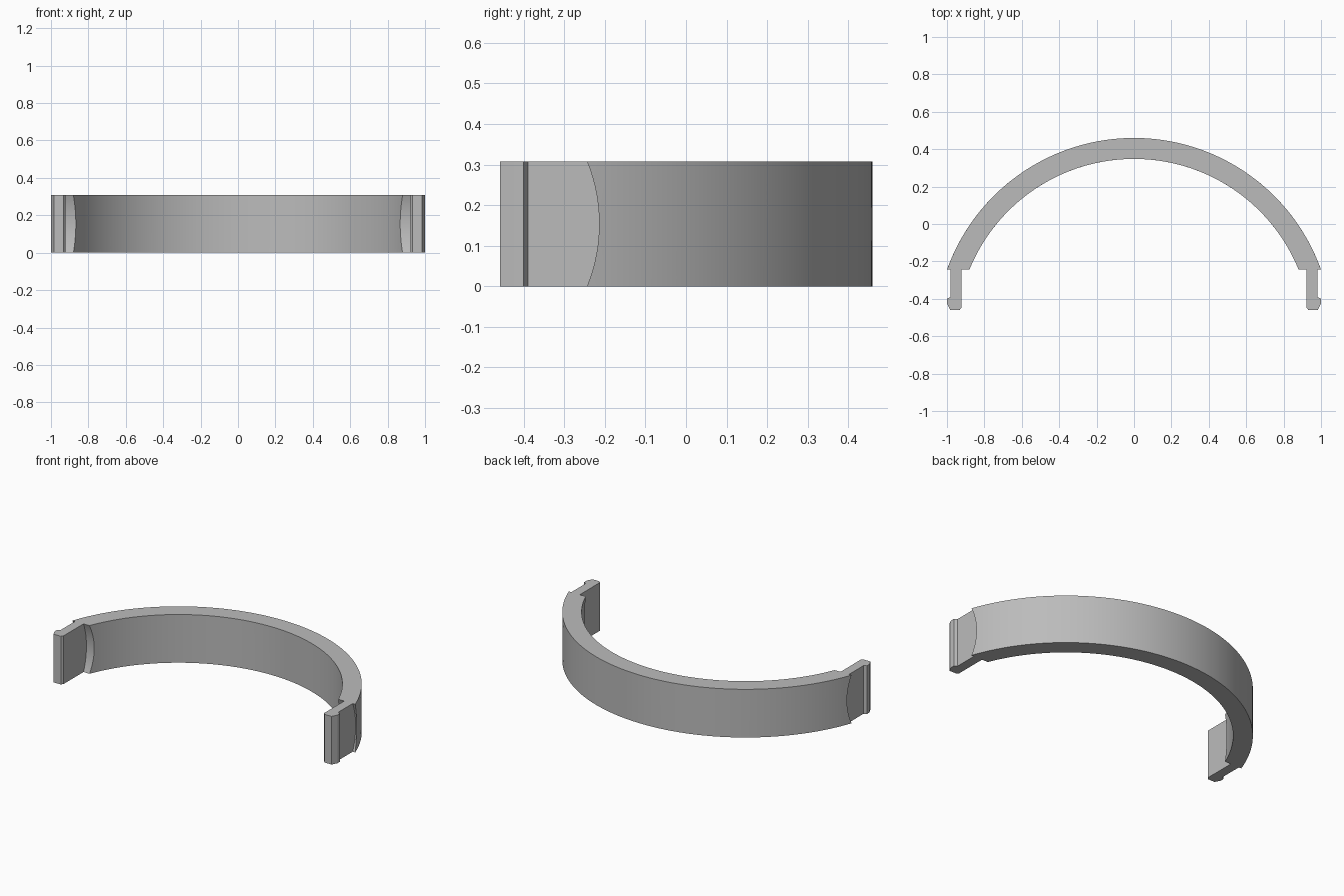
import bpy, bmesh, math

cube = bpy.data.objects.get("Cube")
if cube:
    bpy.data.objects.remove(cube, do_unlink=True)

HEIGHT = 0.308
CENTER_Y = -0.602
R_OUT, R_IN = 1.062, 0.95
SEGMENTS, ROWS = 96, 16

grey = bpy.data.materials.new("plain grey")
grey.use_nodes = True
color = (0.5, 0.5, 0.5, 1)
grey.diffuse_color = color
grey.node_tree.nodes["Principled BSDF"].inputs["Base Color"].default_value = color


def finish(name, bm):
    bmesh.ops.recalc_face_normals(bm, faces=bm.faces)
    mesh = bpy.data.meshes.new(name)
    bm.to_mesh(mesh)
    bm.free()
    mesh.materials.append(grey)
    obj = bpy.data.objects.new(name, mesh)
    bpy.context.collection.objects.link(obj)
    bpy.ops.object.select_all(action='DESELECT')
    obj.select_set(True)
    bpy.context.view_layer.objects.active = obj
    bpy.ops.object.shade_smooth_by_angle(angle=math.radians(20))


def end_y(z):
    # The ends of the band are hollowed by a shallow cylinder
    radius, half = 0.41, HEIGHT / 2
    drop = math.sqrt(radius**2 - (z - half)**2) - math.sqrt(radius**2 - half**2)
    return -0.244 + drop


# Curved band: one closed loop per level, bridged from bottom to top
bm = bmesh.new()
loops = []
for row in range(ROWS + 1):
    z = HEIGHT * row / ROWS
    loop = []
    for radius, direction in ((R_OUT, 1), (R_IN, -1)):
        start = math.asin((end_y(z) - CENTER_Y) / radius)
        for i in range(SEGMENTS + 1):
            t = i / SEGMENTS if direction == 1 else 1 - i / SEGMENTS
            a = start + (math.pi - 2 * start) * t
            loop.append(bm.verts.new((radius * math.cos(a),
                                      CENTER_Y + radius * math.sin(a), z)))
    loops.append(loop)
for low, high in zip(loops, loops[1:]):
    for i in range(len(low)):
        j = (i + 1) % len(low)
        bm.faces.new((low[i], low[j], high[j], high[i]))
for loop in (loops[0], loops[-1]):
    for i in range(SEGMENTS):
        j = len(loop) - 1 - i
        bm.faces.new((loop[i], loop[i + 1], loop[j - 1], loop[j]))
finish("curved_band", bm)

# Straight end tabs with a small outward catch
PROFILE = [(0.922, -0.205), (0.922, -0.446), (0.932, -0.459), (0.983, -0.459),
           (1.0, -0.425), (1.0, -0.4), (0.982, -0.39), (0.982, -0.205)]
for side, name in ((1, "left_tab"), (-1, "right_tab")):
    bm = bmesh.new()
    face = bm.faces.new([bm.verts.new((side * x, y, 0)) for x, y in PROFILE])
    result = bmesh.ops.extrude_face_region(bm, geom=[face])
    top = [v for v in result["geom"] if isinstance(v, bmesh.types.BMVert)]
    bmesh.ops.translate(bm, verts=top, vec=(0, 0, HEIGHT))
    finish(name, bm)
